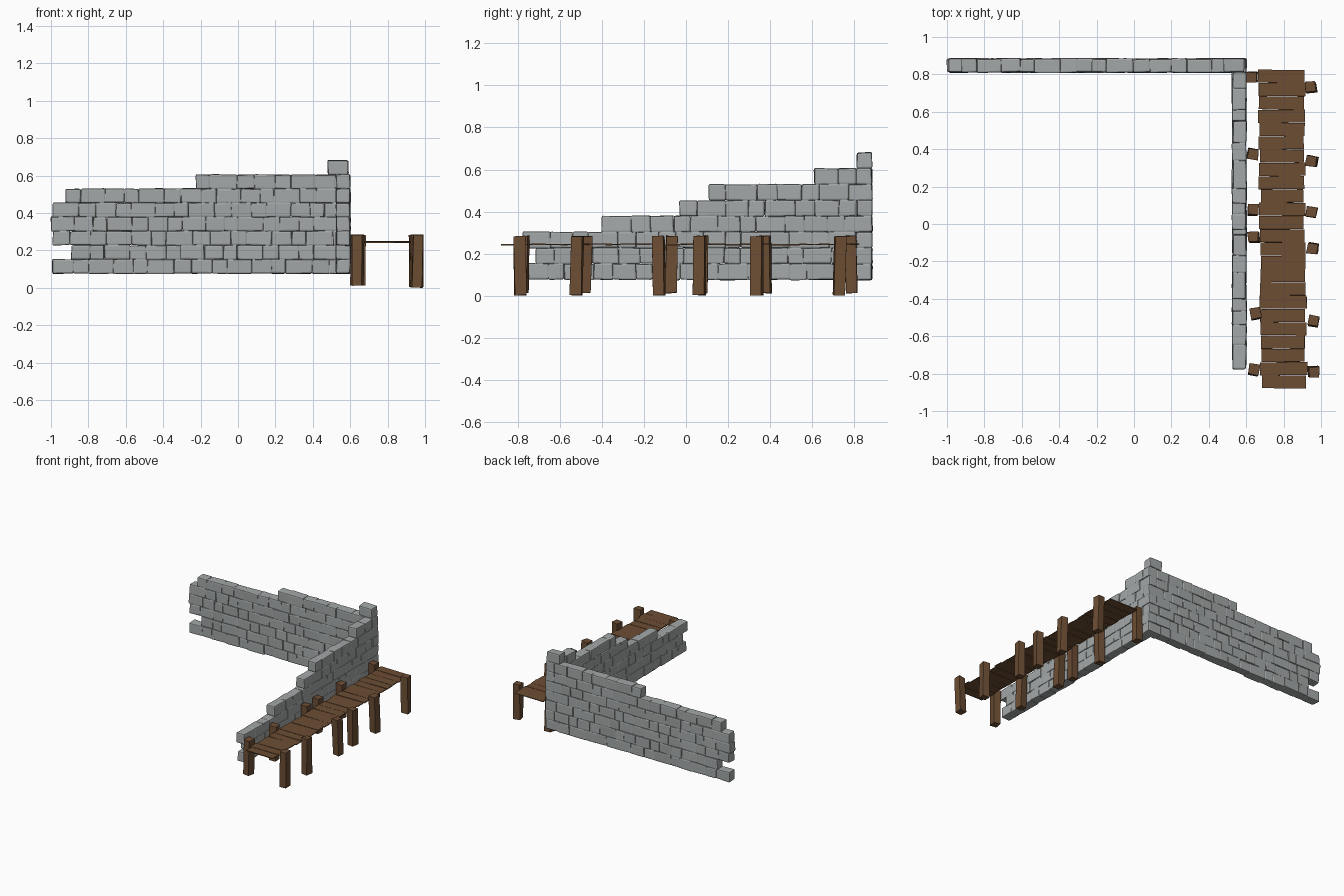
import bpy, bmesh, math, random
from mathutils import Matrix, Vector

if "Cube" in bpy.data.objects:
    bpy.data.objects.remove(bpy.data.objects["Cube"])

random.seed(7)
R = random.uniform


def material(name, rgb):
    m = bpy.data.materials.new(name)
    m.diffuse_color = (*rgb, 1)
    m.use_nodes = True
    m.node_tree.nodes["Principled BSDF"].inputs["Base Color"].default_value = m.diffuse_color
    return m


STONE = material("grey stone", (0.37, 0.39, 0.39))
WOOD = material("brown wood", (0.15, 0.075, 0.034))


def block(bm, lo, hi, bevel=0.0, jitter=0.0, yaw=0.0, lean=(0, 0)):
    """Hand-cut box between two corners, with uneven corners, yaw and lean."""
    lo, hi = Vector(lo), Vector(hi)
    size, mid = hi - lo, (lo + hi) / 2
    t = bmesh.new()
    bmesh.ops.create_cube(t, size=1)
    for v in t.verts:
        top = v.co.z
        v.co = Vector((v.co.x * size.x, v.co.y * size.y, v.co.z * size.z))
        v.co += Vector((R(-1, 1), R(-1, 1), R(-1, 1))) * jitter
        v.co.x += lean[0] * top
        v.co.y += lean[1] * top
    if bevel:
        bmesh.ops.bevel(t, geom=t.edges[:], offset=bevel, segments=2,
                        profile=0.6, affect='EDGES')
    t.transform(Matrix.Translation(mid) @ Matrix.Rotation(yaw, 4, 'Z'))
    me = bpy.data.meshes.new("tmp")
    t.to_mesh(me)
    t.free()
    bm.from_mesh(me)
    bpy.data.meshes.remove(me)


def finish(bm, name, mat):
    me = bpy.data.meshes.new(name)
    bm.to_mesh(me)
    bm.free()
    me.materials.append(mat)
    ob = bpy.data.objects.new(name, me)
    bpy.context.collection.objects.link(ob)
    return ob


Z0, ROW = 0.078, 0.0755          # bottom of first course, course height
WIDTHS = (0.11, 0.08, 0.13, 0.105, 0.075, 0.14, 0.09)


def course(start, end, row):
    """Split a course into uneven stone lengths that fill it exactly."""
    cuts, i = [0.0], row * 3
    while cuts[-1] < end - start - 0.045:
        cuts.append(cuts[-1] + WIDTHS[i % len(WIDTHS)])
        i += 1
    k = (end - start) / cuts[-1]
    return [(start + a * k, start + b * k) for a, b in zip(cuts, cuts[1:])]


# back wall: stepped ragged left end, alternate courses run through the corner
back_starts = (-0.99, -0.89, -0.99, -1.0, -0.99, -0.92, -0.225, 0.48)
bm = bmesh.new()
for r, s in enumerate(back_starts):
    z = Z0 + r * ROW
    end = 0.59 if r == 7 else (0.6 if r % 2 == 0 else 0.53)
    for a, b in course(s, end, r):
        block(bm, (a - 0.001, 0.811 + R(-.003, .003), z - 0.001),
              (b + 0.001, 0.884 + R(-.003, .003), z + ROW + 0.001), 0.009, 0.003)
finish(bm, "back_wall", STONE)

# side wall: steps down towards the front
side_starts = (-0.76, -0.715, -0.775, -0.40, -0.03, 0.11, 0.61)
bm = bmesh.new()
for r, s in enumerate(side_starts):
    z = Z0 + r * ROW
    end = 0.81 if r % 2 == 0 else 0.885
    for a, b in course(s, end, r + 1):
        block(bm, (0.526 + R(-.003, .003), a - 0.001, z - 0.001),
              (0.6 + R(-.003, .003), b + 0.001, z + ROW + 0.001), 0.009, 0.003)
finish(bm, "side_wall", STONE)

# walkway posts: an inner row by the wall and an outer row
inner = ((.63, .785), (.635, .375), (.635, .075), (.64, -.07), (.65, -.48), (.64, -.78))
outer = ((.945, .73), (.95, .335), (.95, .065), (.955, -.13), (.96, -.52), (.96, -.79))
for name, posts, foot in (("inner_posts", inner, 0.015), ("outer_posts", outer, 0.004)):
    bm = bmesh.new()
    for x, y in posts:
        block(bm, (x - .028, y - .028, foot), (x + .028, y + .028, 0.285),
              0.002, 0.003, math.radians(R(-12, 12)), (R(-.008, .008), R(-.008, .008)))
    finish(bm, name, WOOD)

# walkway deck: thin uneven planks laid across
N, Y0, Y1 = 24, -0.88, 0.825
pitch = (Y1 - Y0) / N
bm = bmesh.new()
for i in range(N):
    y = Y0 + i * pitch
    shift = 0.012 * (1 - i / N)
    z = 0.246 + R(-.002, .002)
    block(bm, (0.667 + shift + R(-.007, .007), y + .001, z - .003),
          (0.908 + shift + R(-.008, .008), y + pitch - .001, z + .003),
          0, 0.001, math.radians(R(-.8, .8)))
finish(bm, "deck_planks", WOOD)

# the lowest post foot rests on z = 0
low = min(v.co.z for o in bpy.data.objects for v in o.data.vertices)
for o in bpy.data.objects:
    o.data.transform(Matrix.Translation((0, 0, -low)))
